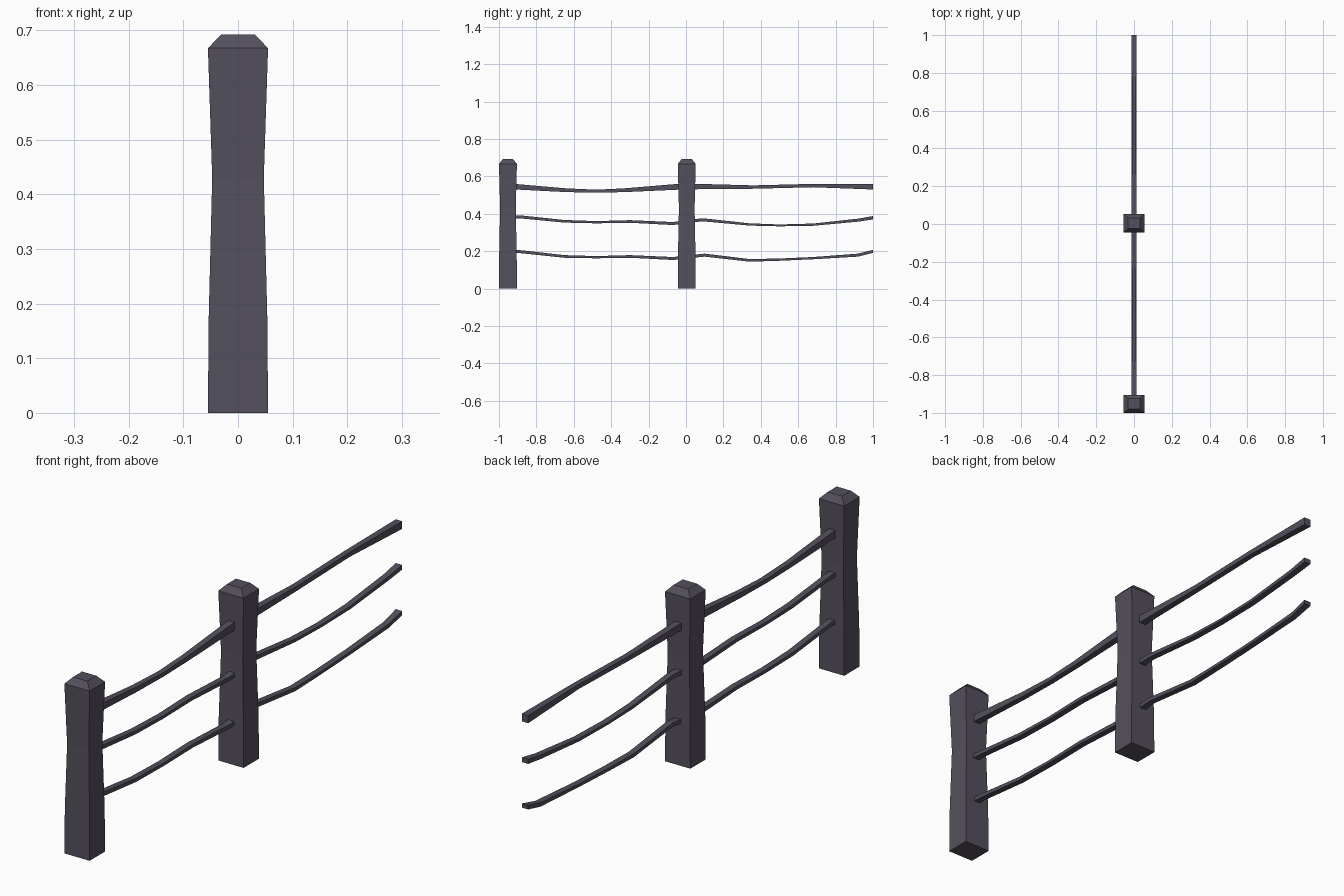
import bpy, bmesh

mat = bpy.data.materials.new("dark_wood")
mat.diffuse_color = (0.09, 0.08, 0.11, 1)


def loft(name, rings):
    """Bridge a list of four-point rings and cap both ends."""
    bm = bmesh.new()
    loops = [[bm.verts.new(p) for p in r] for r in rings]
    for a, b in zip(loops, loops[1:]):
        for i in range(4):
            j = (i + 1) % 4
            bm.faces.new((a[i], a[j], b[j], b[i]))
    bm.faces.new(loops[0])
    bm.faces.new(loops[-1])
    bmesh.ops.recalc_face_normals(bm, faces=bm.faces)
    me = bpy.data.meshes.new(name)
    bm.to_mesh(me)
    bm.free()
    me.materials.append(mat)
    ob = bpy.data.objects.new(name, me)
    bpy.context.collection.objects.link(ob)


CORNERS = ((-1, -1), (1, -1), (1, 1), (-1, 1))

# Posts: waisted square shaft with a bevelled cap (z, half x, half y)
POST = [(0, .055, .048), (.17, .0537, .047), (.43, .0472, .042),
        (.667, .055, .048), (.692, .031, .028)]


def post(name, y):
    loft(name, [[(sx * hx, y + sy * hy, z) for sx, sy in CORNERS]
                for z, hx, hy in POST])


post("end_post", -.952)
post("middle_post", .004)


# Rails: wavy square bars (y, z, half height)
def rail(name, path, wide, thin):
    rings = []
    for i, (y, z, h) in enumerate(path):
        w = wide if i in (0, len(path) - 1) else thin
        rings.append([(sx * w, y, z + sz * h) for sx, sz in CORNERS])
    loft(name, rings)


rail("top_rail_a", [(-.93, .546, .015), (-.64, .526, .010), (-.48, .521, .008),
                    (-.33, .526, .010), (-.02, .546, .016)], .014, .011)
rail("top_rail_b", [(.03, .546, .015), (.36, .543, .009), (.68, .551, .009),
                    (1, .545, .015)], .014, .011)
rail("middle_rail_a", [(-.93, .384, .008), (-.88, .383, .008), (-.65, .360, .007),
                       (-.48, .355, .006), (-.30, .359, .007), (-.07, .348, .008),
                       (-.02, .355, .008)], .014, .012)
rail("middle_rail_b", [(.03, .364, .008), (.10, .367, .008), (.34, .343, .006),
                       (.50, .338, .005), (.68, .342, .006), (.92, .366, .008),
                       (1, .379, .009)], .014, .012)
rail("low_rail_a", [(-.93, .199, .008), (-.88, .197, .008), (-.65, .172, .007),
                    (-.48, .168, .006), (-.30, .172, .007), (-.07, .161, .008),
                    (-.02, .166, .008)], .014, .012)
rail("low_rail_b", [(.03, .172, .008), (.10, .179, .008), (.34, .151, .007),
                    (.50, .155, .006), (.68, .163, .006), (.92, .179, .008),
                    (1, .199, .008)], .014, .012)
